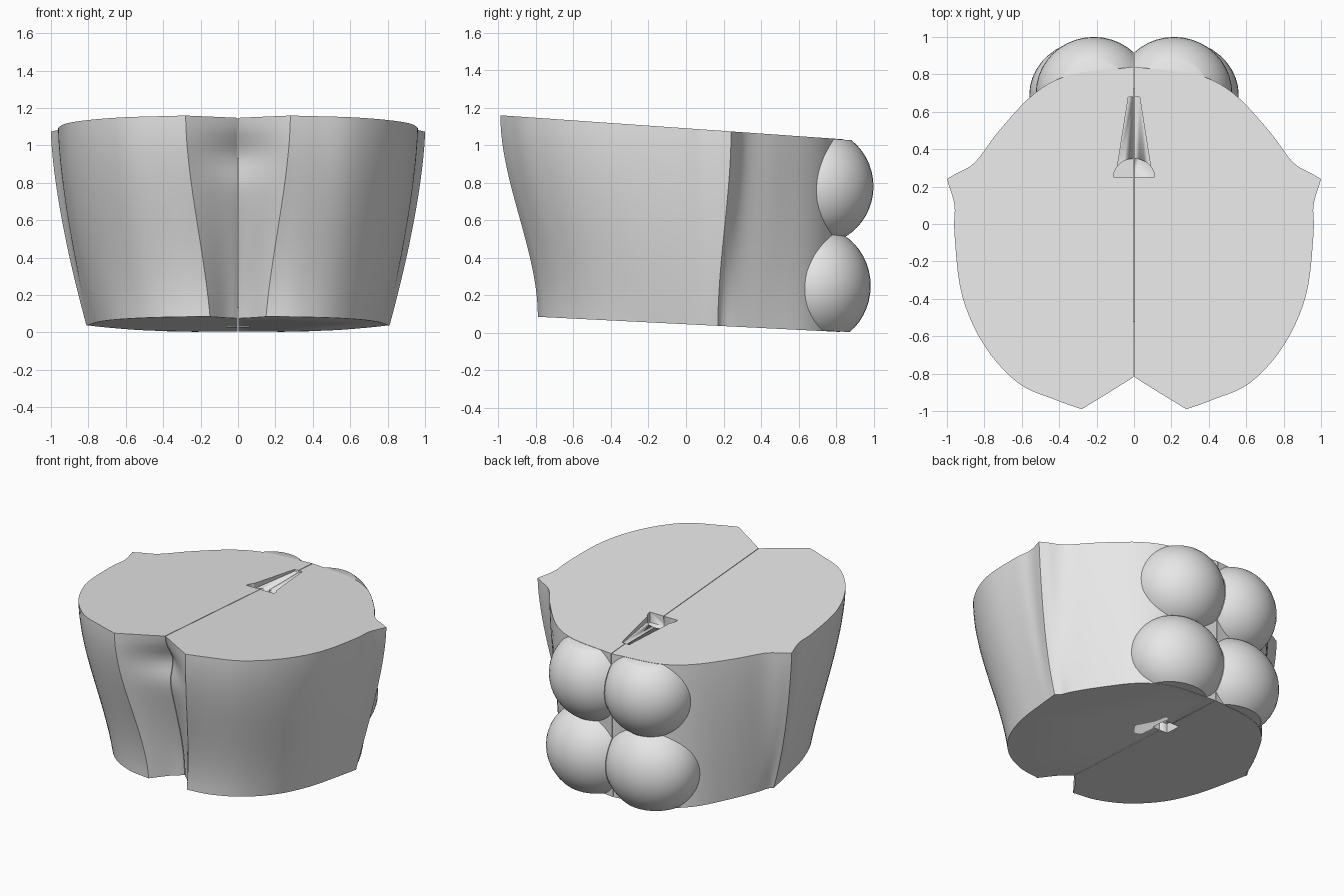
import bpy, bmesh, math
from mathutils import Vector

cube = bpy.data.objects.get("Cube")
if cube:
    bpy.data.objects.remove(cube, do_unlink=True)

grey = bpy.data.materials.new("light_grey")
grey.use_nodes = True
grey.diffuse_color = (0.8, 0.8, 0.8, 1)
grey.node_tree.nodes["Principled BSDF"].inputs["Base Color"].default_value = (0.8, 0.8, 0.8, 1)

GAP = 0.002    # half width of the centre seam


def top_z(y):
    return 1.09 - 0.07 * y


def bottom_z(y):
    return 0.045 - 0.05 * y


def finish(name, bm, mirror=True, angle=35):
    bmesh.ops.recalc_face_normals(bm, faces=bm.faces)
    me = bpy.data.meshes.new(name)
    bm.to_mesh(me)
    bm.free()
    ob = bpy.data.objects.new(name, me)
    bpy.context.collection.objects.link(ob)
    me.materials.append(grey)
    bpy.ops.object.select_all(action='DESELECT')
    ob.select_set(True)
    bpy.context.view_layer.objects.active = ob
    if mirror:
        mod = ob.modifiers.new("mirror", 'MIRROR')
        mod.use_mirror_merge = False
        bpy.ops.object.modifier_apply(modifier=mod.name)
    bpy.ops.object.shade_smooth_by_angle(angle=math.radians(angle))
    return ob


def spline(pts, steps=5):
    """Smooth curve through the points, ends kept sharp."""
    p = [Vector(q) for q in pts]
    p = [2 * p[0] - p[1]] + p + [2 * p[-1] - p[-2]]
    out = []
    for a, b, c, d in zip(p, p[1:], p[2:], p[3:]):
        for i in range(steps):
            t = i / steps
            out.append(0.5 * (2 * b + (c - a) * t + (2 * a - 5 * b + 4 * c - d) * t * t
                              + (3 * b - a - 3 * c + d) * t ** 3))
    return out


# Half outlines: top x, top y, bottom x, bottom y
recess = [(0, -.82, 0, -.60), (.13, -.90, .07, -.67), (.28, -.99, .15, -.79)]
front_plate = [(.28, -.99, .15, -.79), (.42, -.94, .32, -.76), (.62, -.85, .50, -.66),
               (.80, -.65, .65, -.48), (.92, -.38, .74, -.25), (.96, -.05, .785, 0),
               (.96, .10, .80, .10), (1.0, .24, .81, .17)]
rear_body = [(1.0, .24, .81, .17), (.95, .27, .78, .20), (.85, .33, .75, .28),
             (.72, .50, .66, .45), (.53, .70, .52, .66), (.33, .80, .33, .78), (0, .84, 0, .82)]
outline = spline(recess) + spline(front_plate) + spline(rear_body) + [Vector(rear_body[-1])]
recess_count = len(spline(recess))

# Torso shell, lofted from bottom to top
bm = bmesh.new()
LEVELS = 24
rings = []
for k in range(LEVELS + 1):
    v = k / LEVELS
    ease = 1 - (1 - v) ** 1.5
    soft = v * v * (3 - 2 * v)
    ring = []
    for i, (tx, ty, bx, by) in enumerate(outline):
        side = min(1, tx / 0.6)
        wx = soft + (ease - soft) * side
        x = bx + (tx - bx) * wx
        y = by + (ty - by) * soft
        if i < recess_count:    # hollow under the top lip
            y += 0.07 * (1 - i / recess_count) * math.exp(-((v - 0.82) / 0.1) ** 2)
        z = bottom_z(y) + (top_z(y) - bottom_z(y)) * v
        ring.append(bm.verts.new((max(x, GAP), y, z)))
    rings.append(ring)
n = len(outline)
for lo, hi in zip(rings, rings[1:]):
    for i in range(n):
        j = (i + 1) % n
        bm.faces.new((lo[i], lo[j], hi[j], hi[i]))
bm.faces.new(rings[0][::-1])
bm.faces.new(rings[-1])
shell = finish("torso_shell", bm)


# Rounded muscle pads on the back, trimmed level with the caps and the seam
def back_pad(name, centre, radii):
    bm = bmesh.new()
    bmesh.ops.create_uvsphere(bm, u_segments=40, v_segments=24, radius=1)
    bmesh.ops.scale(bm, vec=radii, verts=bm.verts)
    bmesh.ops.translate(bm, vec=centre, verts=bm.verts)
    cuts = [((0, 0, 1.088), (0, .07, 1)), ((0, 0, .047), (0, -.05, -1)), ((GAP, 0, 0), (-1, 0, 0))]
    for co, no in cuts:
        bmesh.ops.bisect_plane(bm, geom=bm.verts[:] + bm.edges[:] + bm.faces[:],
                               plane_co=co, plane_no=Vector(no).normalized(), clear_outer=True)
        rim = [e for e in bm.edges if e.is_boundary]
        if rim:
            bmesh.ops.holes_fill(bm, edges=rim, sides=0)
    finish(name, bm)


back_pad("upper_back_pads", (.215, .70, .78), (.31, .30, .31))
back_pad("lower_back_pads", (.23, .69, .25), (.33, .295, .315))


# Pits and groove around the central socket
def cut_prism(points, z0, z1):
    bm = bmesh.new()
    face = bm.faces.new([bm.verts.new((x, y, z0)) for x, y in points])
    up = bmesh.ops.extrude_face_region(bm, geom=[face])["geom"]
    bmesh.ops.translate(bm, vec=(0, 0, z1 - z0),
                        verts=[g for g in up if isinstance(g, bmesh.types.BMVert)])
    cutter = finish("socket_cutter", bm, mirror=False)
    cutter.hide_render = True
    bpy.context.view_layer.objects.active = shell
    mod = shell.modifiers.new("cut", 'BOOLEAN')
    mod.operation = 'DIFFERENCE'
    mod.solver = 'EXACT'
    mod.object = cutter
    bpy.ops.object.modifier_apply(modifier=mod.name)
    bpy.data.objects.remove(cutter, do_unlink=True)


arc = [(.11 * math.cos(a), .25 + .1 * math.sin(a)) for a in
       (math.pi * i / 12 for i in range(13))]
cut_prism(arc, 1.0, 1.2)
cut_prism([(-.09, .3), (.09, .3), (.03, .68), (-.03, .68)], 1.03, 1.2)
cut_prism([(-.06, .26), (.06, .26), (.06, .38), (-.06, .38)], -.1, .1)

# Core that closes the centre seam inside
bm = bmesh.new()
bmesh.ops.create_cube(bm, size=1)
bmesh.ops.scale(bm, vec=(.02, 1.25, .8), verts=bm.verts)
bmesh.ops.translate(bm, vec=(0, .1, .53), verts=bm.verts)
finish("seam_core", bm, mirror=False)
